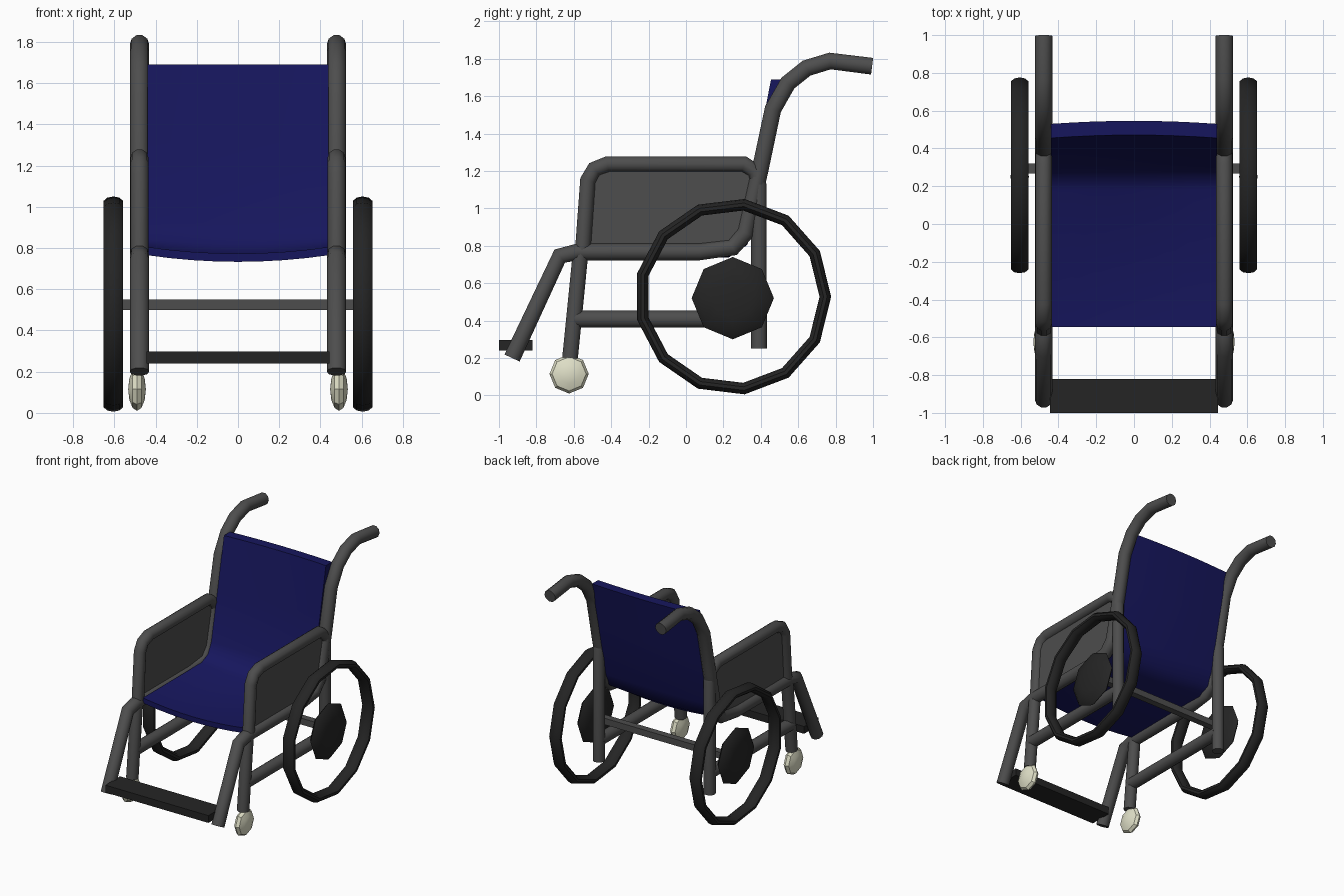
import bpy, bmesh, math
from mathutils import Matrix

if "Cube" in bpy.data.objects:
    bpy.data.objects.remove(bpy.data.objects["Cube"])

SIDE_X = 0.478
# local x -> y, y -> z, z -> x, so round parts spin about the x axis
SIDEWAYS = Matrix(((0, 0, 1, 0), (1, 0, 0, 0), (0, 1, 0, 0), (0, 0, 0, 1)))


def material(name, rgb):
    m = bpy.data.materials.new(name)
    m.diffuse_color = (*rgb, 1)
    m.use_nodes = True
    m.node_tree.nodes["Principled BSDF"].inputs["Base Color"].default_value = m.diffuse_color
    return m


NAVY = material("navy_fabric", (0.008, 0.008, 0.11))
BLACK = material("black_rubber", (0.018, 0.018, 0.018))
CREAM = material("cream_caster", (0.75, 0.75, 0.58))
STEEL = material("grey_steel", (0.075, 0.075, 0.075))


def finish(obj, name, mat, mirror=False, angle=50):
    obj.name = name
    obj.data.materials.clear()
    obj.data.materials.append(mat)
    bpy.ops.object.select_all(action='DESELECT')
    obj.select_set(True)
    bpy.context.view_layer.objects.active = obj
    bpy.ops.object.shade_smooth_by_angle(angle=math.radians(angle))
    if mirror:
        obj.modifiers.new("mirror", 'MIRROR')
    return obj


def from_bmesh(bm, name, mat, mirror=False):
    bmesh.ops.recalc_face_normals(bm, faces=bm.faces)
    me = bpy.data.meshes.new(name)
    bm.to_mesh(me)
    bm.free()
    obj = bpy.data.objects.new(name, me)
    bpy.context.collection.objects.link(obj)
    return finish(obj, name, mat, mirror)


def tube(name, path, radius=0.047):
    """Mirrored pair of bent tubes following a (y, z) path."""
    cu = bpy.data.curves.new(name, 'CURVE')
    cu.dimensions = '3D'
    cu.bevel_depth = radius
    cu.bevel_resolution = 3
    cu.use_fill_caps = True
    sp = cu.splines.new('POLY')
    sp.points.add(len(path) - 1)
    for p, (y, z) in zip(sp.points, path):
        p.co = (SIDE_X, y, z, 1)
    obj = bpy.data.objects.new(name, cu)
    bpy.context.collection.objects.link(obj)
    bpy.ops.object.select_all(action='DESELECT')
    obj.select_set(True)
    bpy.context.view_layer.objects.active = obj
    bpy.ops.object.convert(target='MESH')
    return finish(bpy.context.view_layer.objects.active, name, STEEL, True)


def box(name, x, y, z, mat):
    bm = bmesh.new()
    bmesh.ops.create_cube(bm, size=1)
    for v in bm.verts:
        v.co = [lo + (c + 0.5) * (hi - lo) for c, (lo, hi) in zip(v.co, (x, y, z))]
    return from_bmesh(bm, name, mat)


def disc(name, x, y, z, radius, half_width, mat):
    """Mirrored pair of flattened eight-sided spheres."""
    bpy.ops.mesh.primitive_uv_sphere_add(segments=8, ring_count=6, radius=1)
    obj = bpy.context.object
    size = Matrix.Diagonal((radius, radius, half_width, 1))
    obj.data.transform(Matrix.Translation((x, y, z)) @ SIDEWAYS @ size)
    return finish(obj, name, mat, True, 30)


# Main frame: footrest leg, seat rail, back post and push handle in one tube
tube("main_frame", [(-0.93, 0.2), (-0.675, 0.745), (-0.58, 0.767), (0.07, 0.767),
                    (0.25, 0.79), (0.32, 0.87), (0.395, 1.2), (0.465, 1.53),
                    (0.545, 1.67), (0.645, 1.75), (0.77, 1.788), (0.995, 1.76)])

# Front leg, armrest and rear post
arm = [(-0.55, 0.8), (-0.525, 1.15), (-0.49, 1.21), (-0.42, 1.237),
       (0.31, 1.237), (0.37, 1.2), (0.39, 1.12)]
tube("front_leg_and_armrest", [(-0.62, 0.2), (-0.565, 0.75)] + arm + [(0.39, 0.25)], 0.044)
tube("lower_rail", [(-0.6, 0.408), (0.39, 0.408)])

# Armrest side panels
bm = bmesh.new()
outline = arm[:-1] + [(0.38, 1.15), (0.3, 0.82), (0.22, 0.78), (-0.55, 0.77)]
face = bm.faces.new([bm.verts.new((SIDE_X - 0.01, y, z)) for y, z in outline])
ext = bmesh.ops.extrude_face_region(bm, geom=[face], use_keep_orig=True)
for v in ext["geom"]:
    if isinstance(v, bmesh.types.BMVert):
        v.co.x += 0.02
from_bmesh(bm, "armrest_panel", STEEL, True)

# Sling seat and backrest: closed (y, z, sag_y, sag_z) profile lofted across x
profile = [(-0.545, 0.805, 0, -1), (0.18, 0.805, 0, -1), (0.26, 0.84, 0.2, -0.5),
           (0.30, 0.92, 0.4, 0), (0.38, 1.31, 0.5, 0), (0.455, 1.69, 0.5, 0),
           (0.53, 1.69, 0.5, 0), (0.445, 1.31, 0.5, 0), (0.36, 0.92, 0.4, 0),
           (0.32, 0.82, 0.2, -0.5), (0.23, 0.77, 0, -1), (-0.545, 0.765, 0, -1)]
bm = bmesh.new()
rings = []
for i in range(9):
    t = i / 4 - 1
    sag = 0.032 * (1 - t * t)
    rings.append([bm.verts.new((0.44 * t, y + sy * sag, z + sz * sag))
                  for y, z, sy, sz in profile])
n = len(profile)
for a, b in zip(rings, rings[1:]):
    for j in range(n):
        k = (j + 1) % n
        bm.faces.new((a[j], a[k], b[k], b[j]))
for r in (rings[0], rings[-1]):
    for j in range(n // 2 - 1):
        bm.faces.new((r[j], r[j + 1], r[n - 2 - j], r[n - 1 - j]))
from_bmesh(bm, "seat_and_backrest", NAVY)

# Footrest and axle
box("footrest", (-0.445, 0.445), (-1.0, -0.82), (0.24, 0.297), BLACK)
box("axle", (-0.58, 0.58), (0.268, 0.32), (0.5, 0.55), STEEL)

# Large rear wheels: thirteen-sided tyres with hubs
bpy.ops.mesh.primitive_torus_add(major_segments=13, minor_segments=10,
                                 major_radius=0.495, minor_radius=0.031)
tyre = bpy.context.object
tyre.data.transform(Matrix.Translation((0.605, 0.25, 0.528)) @ SIDEWAYS
                    @ Matrix.Diagonal((1, 1, 1.6, 1)))
finish(tyre, "rear_tyre", BLACK, True)
disc("wheel_hub", 0.605, 0.25, 0.52, 0.22, 0.048, BLACK)

# Front casters
disc("front_caster", 0.49, -0.625, 0.115, 0.105, 0.043, CREAM)
